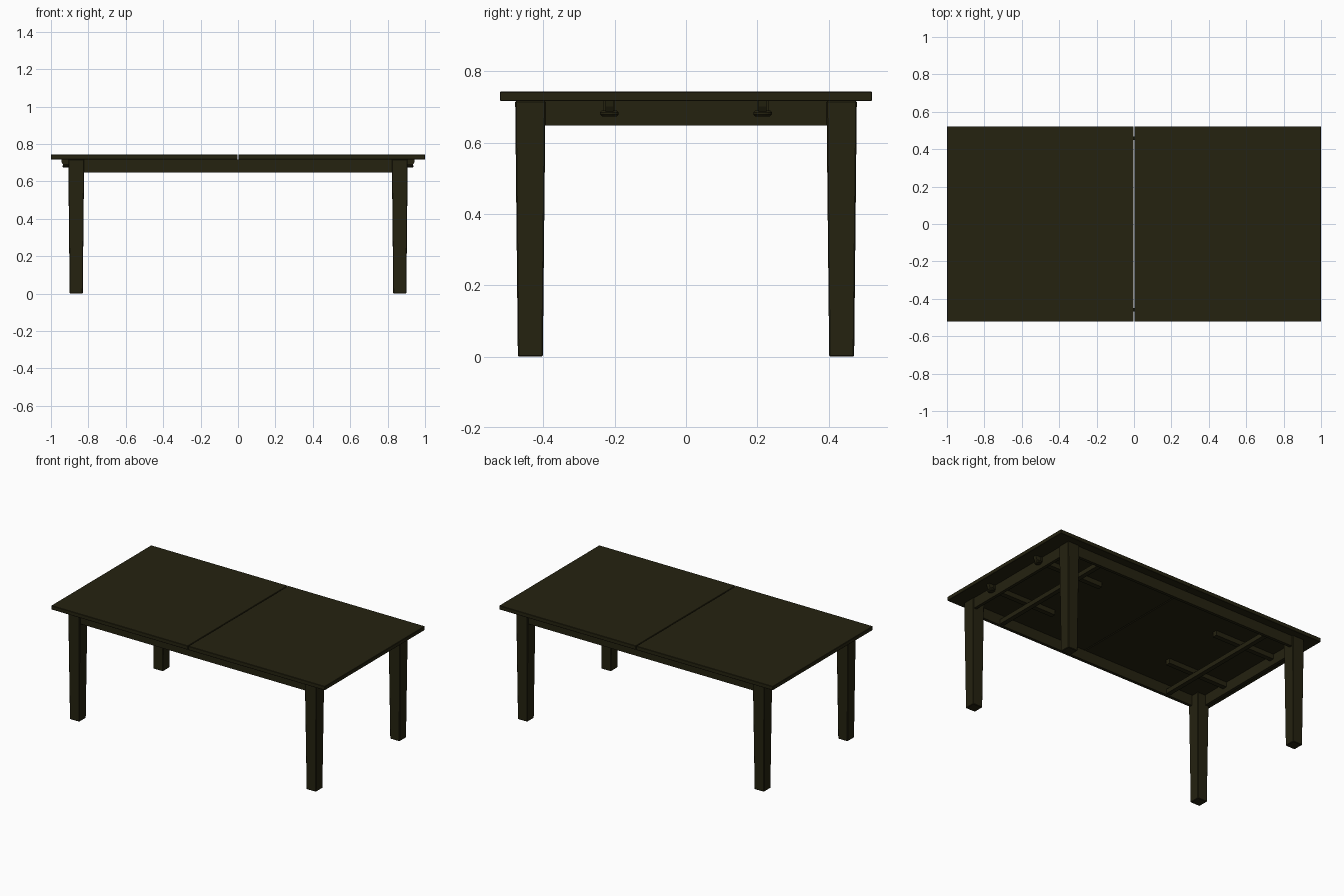
import bpy, bmesh, math

if "Cube" in bpy.data.objects:
    bpy.data.objects.remove(bpy.data.objects["Cube"])

wood = bpy.data.materials.new("dark olive wood")
wood.diffuse_color = (0.018, 0.016, 0.005, 1)
wood.use_nodes = True
wood.node_tree.nodes["Principled BSDF"].inputs["Base Color"].default_value = wood.diffuse_color

def finish(name, bm, bevel=0.0):
    bmesh.ops.recalc_face_normals(bm, faces=bm.faces)
    me = bpy.data.meshes.new(name)
    bm.to_mesh(me)
    bm.free()
    me.materials.append(wood)
    ob = bpy.data.objects.new(name, me)
    bpy.context.collection.objects.link(ob)
    if bevel:
        m = ob.modifiers.new("Bevel", 'BEVEL')
        m.width = bevel
        m.segments = 1
    return ob

def box(name, x, y, z, bevel=0.0):
    bm = bmesh.new()
    bmesh.ops.create_cube(bm, size=1)
    for v in bm.verts:
        v.co = [r[0] + (c + 0.5) * (r[1] - r[0]) for c, r in zip(v.co, (x, y, z))]
    return finish(name, bm, bevel)

def leg(name, cx, cy, top, foot, height):
    bm = bmesh.new()
    bmesh.ops.create_cube(bm, size=2)
    for v in bm.verts:
        h = top if v.co.z > 0 else foot
        v.co = (cx + v.co.x * h, cy + v.co.y * h, height if v.co.z > 0 else 0)
    return finish(name, bm, 0.003)

def prism(name, profile, y0, y1):
    # x-z profile extruded along y
    bm = bmesh.new()
    f = bm.faces.new([bm.verts.new((x, y0, z)) for x, z in profile])
    r = bmesh.ops.extrude_face_region(bm, geom=[f])
    for v in r["geom"]:
        if isinstance(v, bmesh.types.BMVert):
            v.co.y = y1
    return finish(name, bm)

def disc(name, x, y, z0, z1, rx, ry):
    bm = bmesh.new()
    bmesh.ops.create_cone(bm, cap_ends=True, segments=20, radius1=1, radius2=1, depth=1)
    for v in bm.verts:
        v.co = (x + v.co.x * rx, y + v.co.y * ry, z0 + (v.co.z + 0.5) * (z1 - z0))
    return finish(name, bm, 0.005)

for s in (-1, 1):
    side = "right" if s > 0 else "left"
    depth = "back" if s > 0 else "front"
    # table top halves with a fine seam
    box(side + "_top_half", sorted((s * 0.002, s * 1.0)), (-0.522, 0.522), (0.717, 0.743), 0.002)
    # aprons
    box(side + "_end_apron", sorted((s * 0.88, s * 0.9)), (-0.41, 0.41), (0.648, 0.717))
    box(depth + "_long_apron", (-0.84, 0.84), sorted((s * 0.448, s * 0.468)), (0.648, 0.717))
    # cross rail under the slides
    box(side + "_cross_rail", sorted((s * 0.625, s * 0.655)), (-0.448, 0.448), (0.655, 0.685))
    for t in (-1, 1):
        end = "back" if t > 0 else "front"
        leg(f"{end}_{side}_leg", s * 0.865, t * 0.4365, 0.0425, 0.035, 0.717)
        # extension slide and end knob
        y = t * 0.215
        box(f"{end}_{side}_slide", sorted((s * 0.44, s * 0.91)), (y - 0.016, y + 0.016), (0.685, 0.717))
        prism(f"{end}_{side}_knob_stem",
              [(s * x, z) for x, z in ((0.895, 0.717), (0.945, 0.717), (0.943, 0.702), (0.935, 0.688), (0.895, 0.684))],
              y - 0.011, y + 0.011)
        disc(f"{end}_{side}_knob", s * 0.918, y, 0.674, 0.690, 0.02, 0.026)
